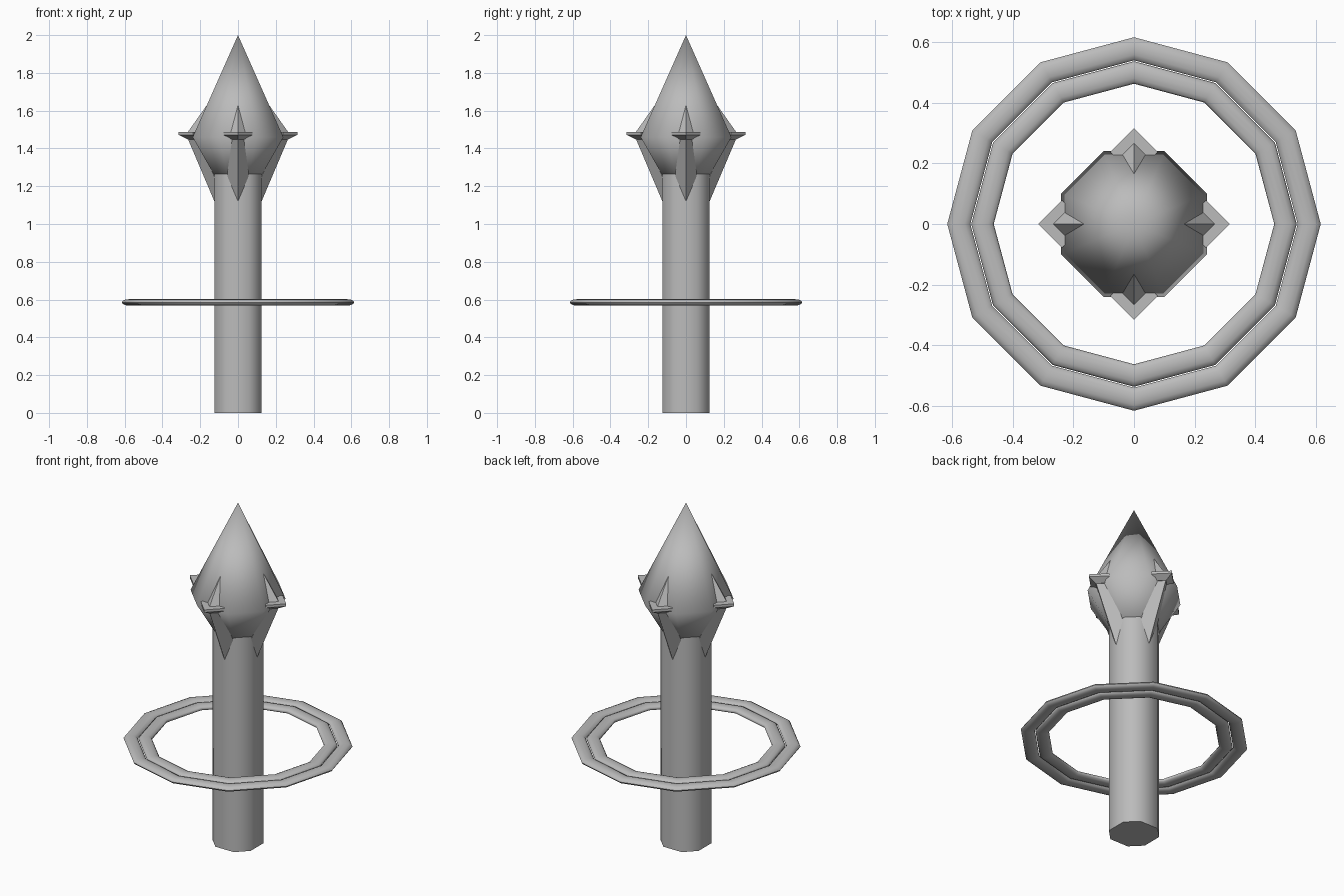
import bpy, bmesh, math
from mathutils import Matrix

if "Cube" in bpy.data.objects:
    bpy.data.objects.remove(bpy.data.objects["Cube"])

metal = bpy.data.materials.new("grey metal")
metal.diffuse_color = (0.5, 0.5, 0.5, 1)
metal.use_nodes = True
metal.node_tree.nodes["Principled BSDF"].inputs["Base Color"].default_value = metal.diffuse_color


def finish(bm, name, angle):
    bmesh.ops.recalc_face_normals(bm, faces=bm.faces)
    mesh = bpy.data.meshes.new(name)
    bm.to_mesh(mesh)
    bm.free()
    mesh.materials.append(metal)
    obj = bpy.data.objects.new(name, mesh)
    bpy.context.collection.objects.link(obj)
    bpy.ops.object.select_all(action='DESELECT')
    obj.select_set(True)
    bpy.context.view_layer.objects.active = obj
    bpy.ops.object.shade_smooth_by_angle(angle=math.radians(angle))
    return obj


def loft(name, sections, angle, turn=0):
    """Skin a stack of closed sections; a one-point section makes a tip."""
    bm = bmesh.new()
    rot = Matrix.Rotation(turn, 3, 'Z')
    rings = [[bm.verts.new(rot @ Matrix.Identity(3) @ bm_vec(p)) for p in s] for s in sections]
    for a, b in zip(rings, rings[1:]):
        n = max(len(a), len(b))
        for i in range(n):
            j = (i + 1) % n
            if len(b) == 1:
                bm.faces.new((a[i], a[j], b[0]))
            else:
                bm.faces.new((a[i], a[j], b[j], b[i]))
    for r in (rings[0], rings[-1]):
        if len(r) > 2:
            bm.faces.new(r)
    return finish(bm, name, angle)


def bm_vec(p):
    from mathutils import Vector
    return Vector(p)


def octagon(a, b, z):
    return [(x, y, z) for x, y in ((a, -b), (a, b), (b, a), (-b, a),
                                   (-a, b), (-a, -b), (-b, -a), (b, -a))]


def diamond(cx, r, z):
    return [(cx + r, 0, z), (cx, r, z), (cx - r, 0, z), (cx, -r, z)]


# Eight-sided shaft
loft("shaft", [octagon(0.125, 0.06, 0), octagon(0.125, 0.06, 1.27)], 60)

# Pointed head, widest just above the shaft
loft("head", [octagon(0.115, 0.05, 1.24), octagon(0.24, 0.1, 1.46), [(0, 0, 2.0)]], 65)

# Four claws: slanted square bar, flared collar, spike leaning into the head
for k in range(4):
    turn = k * math.pi / 2
    loft(f"claw_bar_{k}", [diamond(0.07, 0.055, 1.12), diamond(0.21, 0.055, 1.45)], 40, turn)
    loft(f"claw_collar_{k}", [diamond(0.21, 0.057, 1.448), diamond(0.237, 0.078, 1.472),
                              diamond(0.237, 0.078, 1.487)], 30, turn)
    loft(f"claw_spike_{k}", [diamond(0.222, 0.045, 1.485), [(0.15, 0, 1.65)]], 40, turn)


# Two concentric twelve-sided flattened rings
def ring(name, major, width, height, z, sides=12, steps=12):
    bm = bmesh.new()
    loops = []
    for i in range(sides):
        t = 2 * math.pi * i / sides
        loop = []
        for j in range(steps):
            u = 2 * math.pi * j / steps
            r = major + width * math.cos(u)
            loop.append(bm.verts.new((r * math.cos(t), r * math.sin(t), z + height * math.sin(u))))
        loops.append(loop)
    for i in range(sides):
        a, b = loops[i], loops[(i + 1) % sides]
        for j in range(steps):
            k = (j + 1) % steps
            bm.faces.new((a[j], b[j], b[k], a[k]))
    finish(bm, name, 60)


ring("outer_ring", 0.577, 0.038, 0.017, 0.585)
ring("inner_ring", 0.499, 0.037, 0.017, 0.585)
